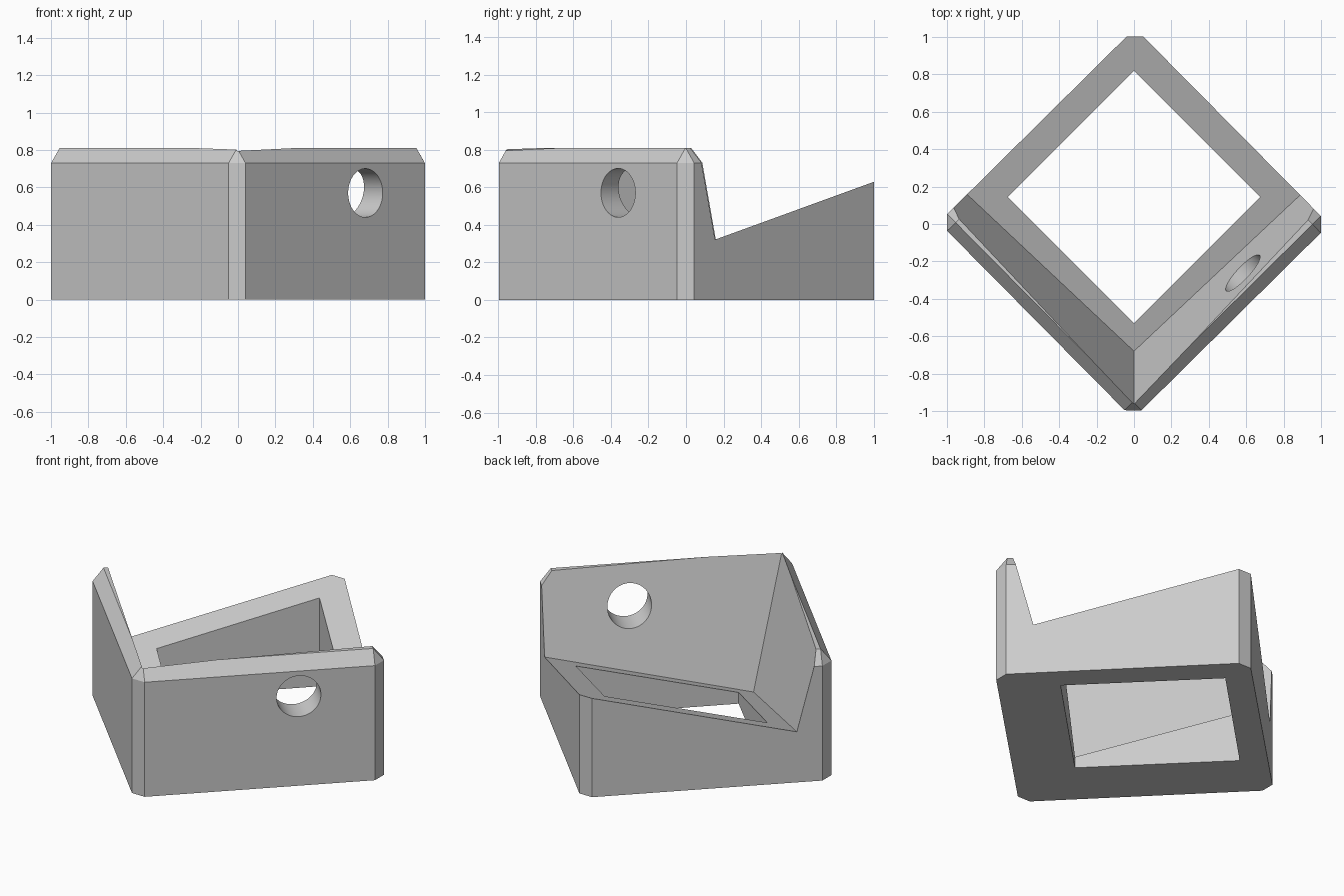
import bpy, bmesh
from math import radians, cos, sin, pi
from mathutils import Matrix, Vector

cube = bpy.data.objects.get("Cube")
if cube:
    bpy.data.objects.remove(cube, do_unlink=True)

grey = bpy.data.materials.new("plain grey")
grey.use_nodes = True
colour = (0.6, 0.6, 0.6, 1)
grey.diffuse_color = colour
grey.node_tree.nodes["Principled BSDF"].inputs["Base Color"].default_value = colour


def make_object(name, bm):
    bmesh.ops.recalc_face_normals(bm, faces=bm.faces)
    mesh = bpy.data.meshes.new(name)
    bm.to_mesh(mesh)
    bm.free()
    mesh.materials.append(grey)
    obj = bpy.data.objects.new(name, mesh)
    bpy.context.collection.objects.link(obj)
    return obj


def box(name, low, high, matrix):
    bm = bmesh.new()
    low, high = Vector(low), Vector(high)
    size = Matrix.Diagonal((*(high - low), 1))
    bmesh.ops.create_cube(bm, size=1, matrix=matrix @ Matrix.Translation((low + high) / 2) @ size)
    return make_object(name, bm)


def cut(target, cutter):
    mod = target.modifiers.new(cutter.name, 'BOOLEAN')
    mod.operation, mod.solver, mod.object = 'DIFFERENCE', 'EXACT', cutter
    bpy.context.view_layer.objects.active = target
    bpy.ops.object.modifier_apply(modifier=mod.name)
    bpy.data.objects.remove(cutter, do_unlink=True)


# Diamond block: bevelled upright corners and a bevelled top rim, as a hull
HALF_DIAG, CORNER, SHOULDER, TOP = 1.044, 0.045, 0.73, 0.81
bm = bmesh.new()
turn = Matrix.Translation((0, 0.003, 0)) @ Matrix.Rotation(radians(-0.3), 4, 'Z')
for i in range(4):
    spin = turn @ Matrix.Rotation(i * pi / 2, 4, 'Z')
    for side in (-CORNER, CORNER):
        for z in (0, SHOULDER):
            bm.verts.new(spin @ Vector((HALF_DIAG - CORNER, side, z)))
    bm.verts.new(spin @ Vector((HALF_DIAG - 2 * CORNER, 0, TOP)))
bmesh.ops.convex_hull(bm, input=bm.verts)
bmesh.ops.dissolve_limit(bm, angle_limit=radians(0.5), verts=bm.verts, edges=bm.edges)
holder = make_object("corner_holder", bm)

# Tilted square pocket leaving a sloping floor and two leaning walls
tilt = (Matrix.Translation((0, -0.68, 0.017)) @ Matrix.Rotation(radians(20), 4, 'X')
        @ Matrix.Rotation(radians(45), 4, 'Z'))
cut(holder, box("pocket", (0, 0, 0), (3, 3, 3), tilt))

# Square opening straight through the floor
diamond = Matrix.Translation((0, 0.145, 0)) @ Matrix.Rotation(radians(45), 4, 'Z')
half = 0.675 * cos(pi / 4)
cut(holder, box("floor_opening", (-half, -half, -1), (half, half, 2), diamond))

# Round hole through the front left wall
bm = bmesh.new()
axis = Vector((1, -1, 0)).to_track_quat('Z', 'Y').to_matrix().to_4x4()
bmesh.ops.create_cone(bm, cap_ends=True, segments=64, radius1=0.13, radius2=0.13, depth=0.7,
                      matrix=Matrix.Translation((0.68, -0.36, 0.57)) @ axis)
cut(holder, make_object("cable_hole", bm))

# Flat faces with a smooth hole wall
holder.select_set(True)
bpy.context.view_layer.objects.active = holder
bpy.ops.object.shade_smooth_by_angle(angle=radians(15))
